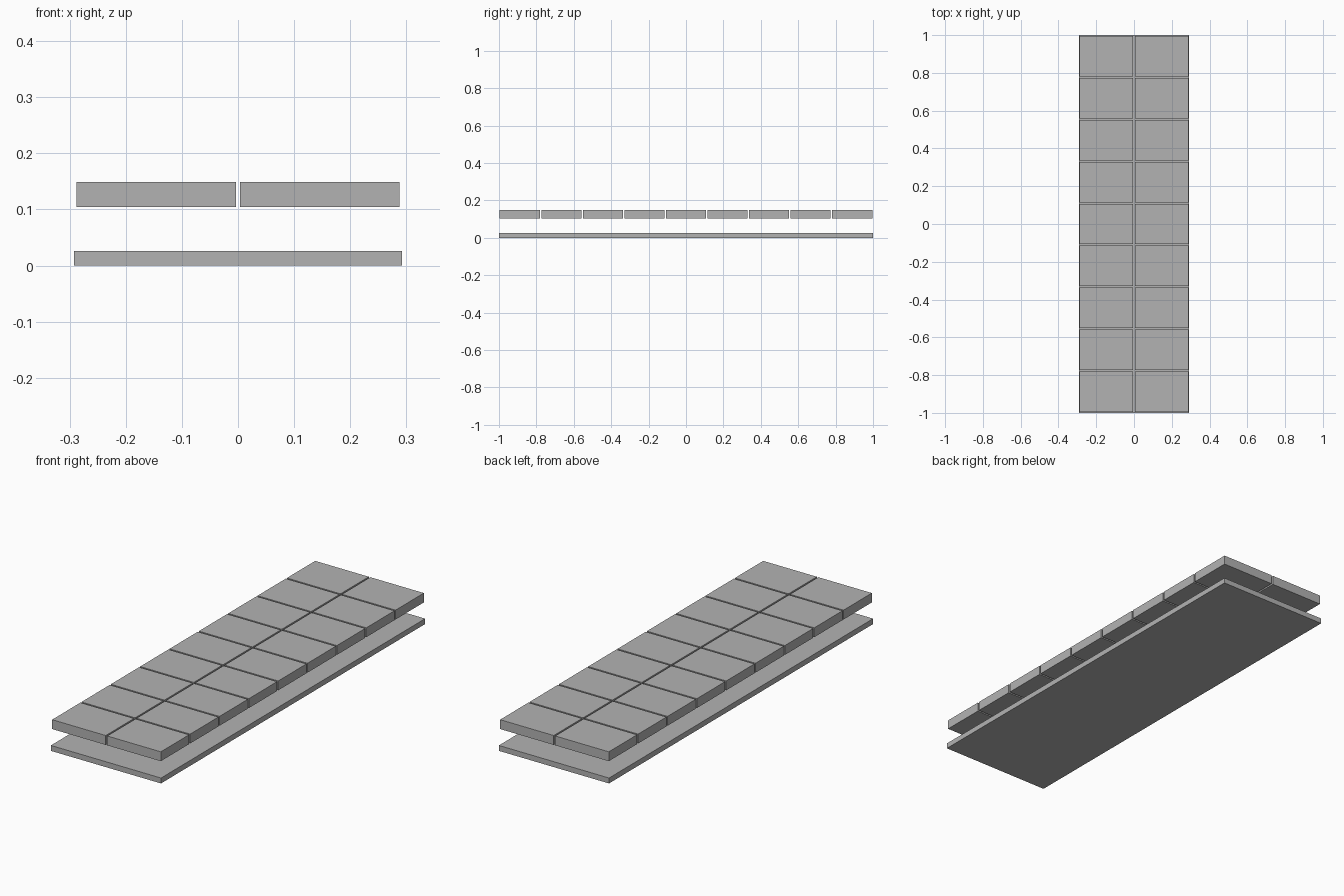
import bpy

# Remove the default cube
cube = bpy.data.objects.get("Cube")
if cube:
    bpy.data.objects.remove(cube, do_unlink=True)

# Single neutral grey
grey = bpy.data.materials.new("plain_grey")
grey.use_nodes = True
color = (0.45, 0.45, 0.45, 1)
grey.diffuse_color = color
grey.node_tree.nodes["Principled BSDF"].inputs["Base Color"].default_value = color


def slab(name, size, center):
    bpy.ops.mesh.primitive_cube_add(size=1, location=center)
    obj = bpy.context.object
    obj.name = name
    obj.scale = size
    bpy.ops.object.transform_apply(location=False, rotation=False, scale=True)
    obj.data.materials.append(grey)
    return obj


WIDTH, LENGTH = 0.584, 2.0
COLUMNS, ROWS = 2, 9
GAP = 0.008
BASE_HEIGHT = 0.026
TILE_BOTTOM, TILE_TOP = 0.104, 0.149

# Base board
slab("base_board", (WIDTH, LENGTH, BASE_HEIGHT), (0, 0, BASE_HEIGHT / 2))

# Grid of slabs floating above the board
pitch_x, pitch_y = WIDTH / COLUMNS, LENGTH / ROWS
tile_size = (pitch_x - GAP, pitch_y - GAP, TILE_TOP - TILE_BOTTOM)
for col in range(COLUMNS):
    for row in range(ROWS):
        x = (col - (COLUMNS - 1) / 2) * pitch_x
        y = (row - (ROWS - 1) / 2) * pitch_y
        slab(f"top_tile_{col + 1}_{row + 1}", tile_size,
             (x, y, (TILE_BOTTOM + TILE_TOP) / 2))
